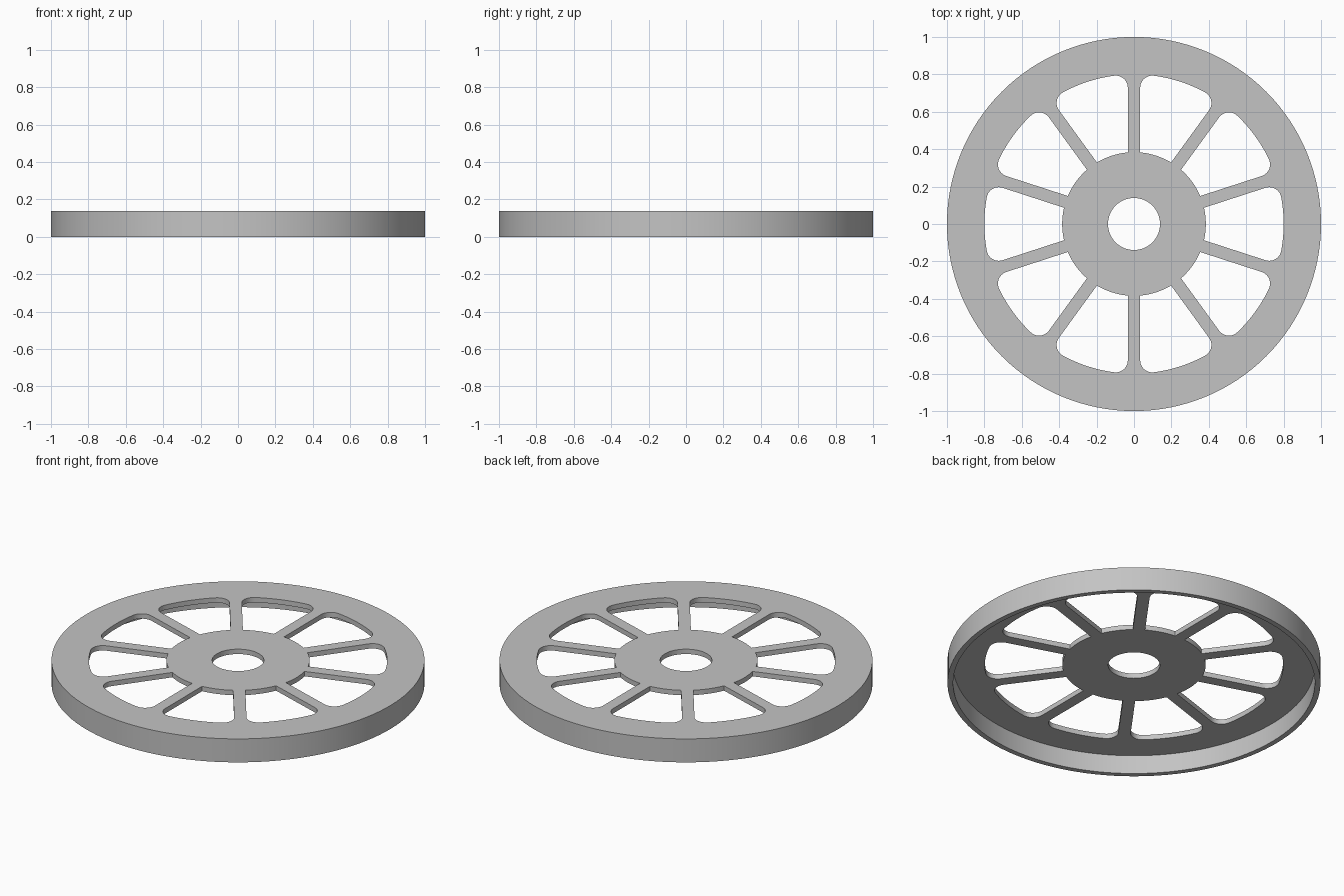
import bpy
import bmesh
from math import asin, cos, pi, sin, sqrt, atan2

cube = bpy.data.objects.get("Cube")
if cube:
    bpy.data.objects.remove(cube, do_unlink=True)

# Main dimensions
RIM, RIM_INNER, WINDOW, HUB, BORE = 1.0, 0.97, 0.8, 0.384, 0.139
TOP, WEB_UNDERSIDE = 0.139, 0.11
SPOKE_HALF, FILLET, SPOKES = 0.033, 0.065, 10
SECTOR = 2 * pi / SPOKES


def polar(radius, angle):
    return complex(radius * cos(angle), radius * sin(angle))


def arc(radius, start, end, steps, centre=0):
    return [centre + polar(radius, start + (end - start) * i / steps)
            for i in range(steps + 1)]


def circle(radius, steps):
    return arc(radius, 0, 2 * pi, steps)[:-1]


def window_outline(spoke_angle):
    """Opening between two spokes: half is drawn, then mirrored."""
    cy = SPOKE_HALF + FILLET
    centre = complex(sqrt((WINDOW - FILLET) ** 2 - cy ** 2), cy)
    tangent = atan2(centre.imag, centre.real)
    half = arc(HUB, SECTOR / 2, asin(SPOKE_HALF / HUB), 5)
    half += arc(FILLET, -pi / 2, tangent, 10, centre)
    half += arc(WINDOW, tangent, SECTOR / 2, 6)[1:]
    half += [polar(1, SECTOR) * p.conjugate() for p in half[-2:0:-1]]
    return [p * polar(1, spoke_angle) for p in half]


bm = bmesh.new()


def add_loop(points, z):
    verts = [bm.verts.new((p.real, p.imag, z)) for p in points]
    edges = [bm.edges.new((v, verts[i - 1])) for i, v in enumerate(verts)]
    return verts, edges


def bridge(a, b):
    for i in range(len(a[0])):
        bm.faces.new((a[0][i - 1], a[0][i], b[0][i], b[0][i - 1]))


def cap(loops):
    edges = [e for loop in loops for e in loop[1]]
    bmesh.ops.triangle_fill(bm, use_beauty=True, edges=edges, normal=(0, 0, 1))


# Web: bore and spoke windows cut through the plate
openings = [circle(BORE, 64)]
openings += [window_outline(pi / 2 + i * SECTOR) for i in range(SPOKES)]
upper = [add_loop(o, TOP) for o in openings]
lower = [add_loop(o, WEB_UNDERSIDE) for o in openings]

# Rim: outer wall, bottom lip and inner wall of the flange
rim_top = add_loop(circle(RIM, 128), TOP)
rim_bottom = add_loop(circle(RIM, 128), 0)
lip = add_loop(circle(RIM_INNER, 128), 0)
flange_root = add_loop(circle(RIM_INNER, 128), WEB_UNDERSIDE)

cap([rim_top] + upper)
cap([flange_root] + lower)
for a, b in zip(upper, lower):
    bridge(a, b)
bridge(rim_top, rim_bottom)
bridge(rim_bottom, lip)
bridge(lip, flange_root)
bmesh.ops.recalc_face_normals(bm, faces=bm.faces[:])

mesh = bpy.data.meshes.new("spoked_wheel")
bm.to_mesh(mesh)
bm.free()
wheel = bpy.data.objects.new("spoked_wheel", mesh)
bpy.context.collection.objects.link(wheel)

# Plain grey finish
grey = bpy.data.materials.new("plain_grey")
grey.use_nodes = True
colour = (0.55, 0.55, 0.55, 1)
grey.diffuse_color = colour
grey.node_tree.nodes["Principled BSDF"].inputs["Base Color"].default_value = colour
mesh.materials.append(grey)

bpy.ops.object.select_all(action="DESELECT")
wheel.select_set(True)
bpy.context.view_layer.objects.active = wheel
bpy.ops.object.shade_smooth_by_angle(angle=pi / 6)
